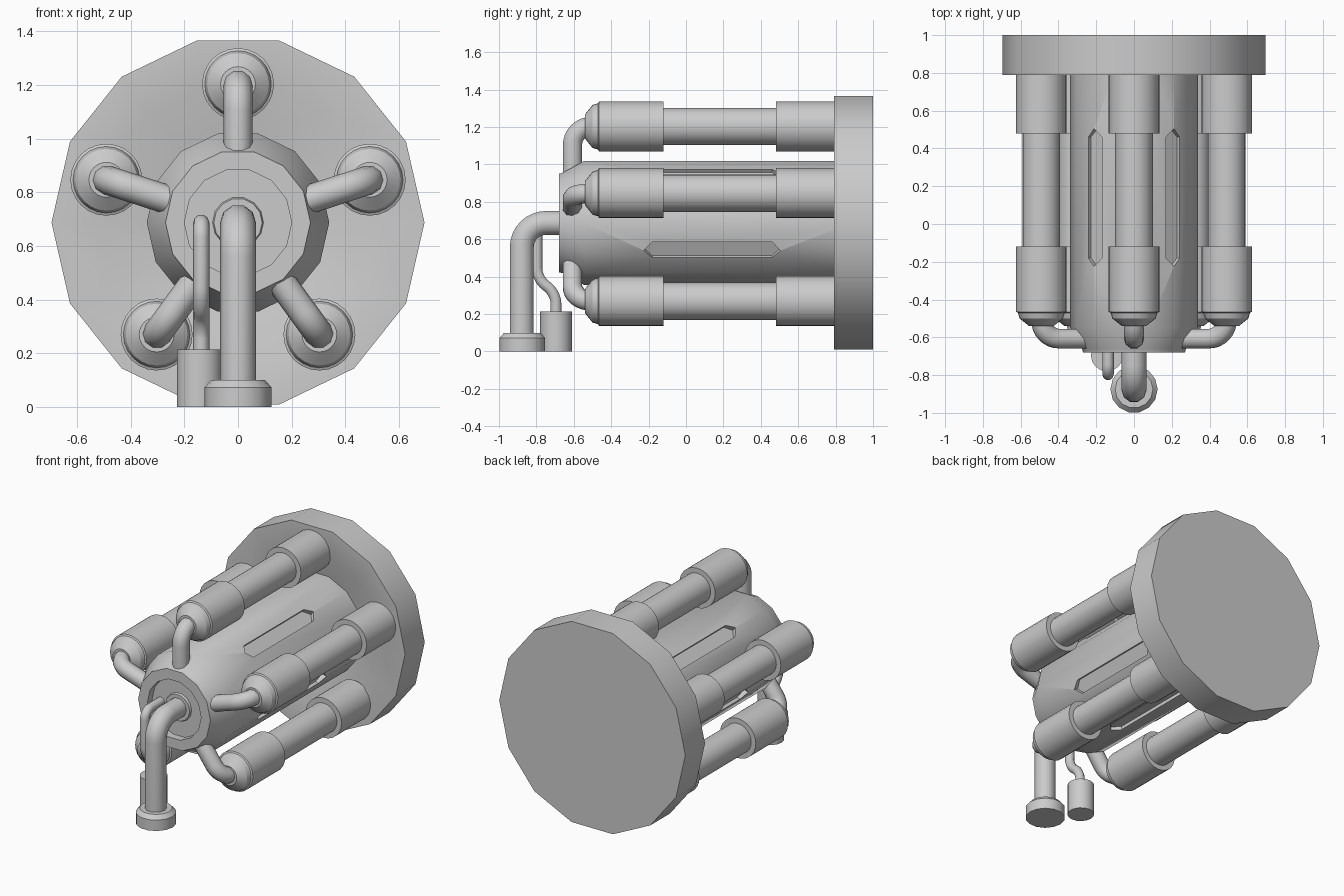
import bpy, bmesh
from math import sin, cos, pi, radians
from mathutils import Vector, Matrix

if "Cube" in bpy.data.objects:
    bpy.data.objects.remove(bpy.data.objects["Cube"])

CZ = 0.687  # height of the main axis


def smooth(ob):
    bpy.ops.object.select_all(action='DESELECT')
    ob.select_set(True)
    bpy.context.view_layer.objects.active = ob
    bpy.ops.object.shade_smooth_by_angle(angle=radians(29))


def add_mesh(name, bm):
    bmesh.ops.recalc_face_normals(bm, faces=bm.faces)
    me = bpy.data.meshes.new(name)
    bm.to_mesh(me)
    bm.free()
    ob = bpy.data.objects.new(name, me)
    bpy.context.collection.objects.link(ob)
    return ob


def lathe(name, profile, n, origin, axis='Y', shade=True):
    """Revolve (radius, position) pairs about an axis through origin, capped at both ends."""
    bm = bmesh.new()
    rings = []
    for r, t in profile:
        ring = []
        for i in range(n):
            a = 2 * pi * i / n
            p = (r * cos(a), t, r * sin(a)) if axis == 'Y' else (r * cos(a), r * sin(a), t)
            ring.append(bm.verts.new(Vector(p) + Vector(origin)))
        rings.append(ring)
    for A, B in zip(rings, rings[1:]):
        for i in range(n):
            j = (i + 1) % n
            bm.faces.new((A[i], A[j], B[j], B[i]))
    bm.faces.new(rings[0])
    bm.faces.new(rings[-1])
    ob = add_mesh(name, bm)
    if shade:
        smooth(ob)
    return ob


def pipe(name, pts, radius, bend):
    """Round pipe along a polyline with rounded corners."""
    pts = [Vector(p) for p in pts]
    path = [pts[0]]
    for a, b, c in zip(pts, pts[1:], pts[2:]):
        p, q = b + (a - b).normalized() * bend, b + (c - b).normalized() * bend
        for k in range(9):
            t = k / 8
            w = 2 * t * (1 - t) * 0.72
            path.append(((1 - t) ** 2 * p + w * b + t * t * q) / ((1 - t) ** 2 + w + t * t))
    path.append(pts[-1])
    cu = bpy.data.curves.new(name, 'CURVE')
    cu.dimensions = '3D'
    cu.bevel_depth = radius
    cu.bevel_resolution = 3
    cu.use_fill_caps = True
    sp = cu.splines.new('POLY')
    sp.points.add(len(path) - 1)
    for s, p in zip(sp.points, path):
        s.co = (*p, 1)
    ob = bpy.data.objects.new(name, cu)
    bpy.context.collection.objects.link(ob)


# Back plate with a shallow dish in its front face
lathe("back_plate", [(0.695, 1.0), (0.695, 0.79), (0.53, 0.79), (0.33, 0.86)], 14, (0, 0, CZ))

# Central drum with tapered nose and recessed socket
drum = lathe("central_drum",
             [(0.34, 0.88), (0.34, -0.545), (0.275, -0.66), (0.27, -0.68), (0.2, -0.68),
              (0.2, -0.63), (0.095, -0.63), (0.09, -0.645)], 14, (0, 0, CZ), shade=False)

# Long pointed slots cut into the drum
for deg in (51.43, 128.57, -25.71, 205.71, -90):
    bm = bmesh.new()
    outline = [(0, -0.225), (0.046, -0.18), (0.046, 0.46), (0, 0.505), (-0.046, 0.46), (-0.046, -0.18)]
    lo, hi = [[bm.verts.new((r, y, z)) for z, y in outline] for r in (0.308, 0.42)]
    bm.faces.new(lo)
    bm.faces.new(hi)
    for i in range(6):
        j = (i + 1) % 6
        bm.faces.new((lo[i], lo[j], hi[j], hi[i]))
    bm.transform(Matrix.Translation((0, 0, CZ)) @ Matrix.Rotation(-radians(deg), 4, 'Y'))
    cutter = add_mesh("slot_cutter", bm)
    cutter.hide_render = True
    m = drum.modifiers.new("slot", 'BOOLEAN')
    m.operation = 'DIFFERENCE'
    m.solver = 'EXACT'
    m.object = cutter
    bpy.context.view_layer.objects.active = drum
    bpy.ops.object.modifier_apply(modifier=m.name)
    bpy.data.objects.remove(cutter)
smooth(drum)

# Five outer canisters, each with an elbow pipe into the drum nose
for i in range(5):
    a = radians(90 - 72 * i)
    d = Vector((cos(a), 0, sin(a)))
    c = Vector((0, 0, CZ)) + d * 0.516
    lathe(f"canister_{i + 1}",
          [(0.134, 0.80), (0.134, 0.48), (0.1, 0.48), (0.1, -0.12), (0.134, -0.12), (0.134, -0.465),
           (0.124, -0.47), (0.115, -0.5), (0.065, -0.54)], 24, c)
    bend = Vector((0, -0.607, 0))
    pipe(f"elbow_pipe_{i + 1}",
         [c + Vector((0, -0.5, 0)), c + bend, Vector((0, 0, CZ)) + d * 0.255 + bend], 0.054, 0.1)

# Main outlet pipe and its round foot
pipe("outlet_pipe", [(0, -0.6, CZ), (0, -0.878, CZ), (0, -0.878, 0.06)], 0.067, 0.13)
lathe("outlet_foot", [(0.125, 0), (0.125, 0.073), (0.1, 0.1)], 14, (0, -0.875, 0), 'Z')

# Thin side pipe and its small cylinder
pipe("side_pipe", [(-0.137, -0.6, CZ), (-0.137, -0.797, CZ), (-0.137, -0.797, 0.39),
                   (-0.137, -0.695, 0.31), (-0.137, -0.695, 0.18)], 0.03, 0.055)
lathe("side_cylinder", [(0.085, 0), (0.085, 0.213)], 16, (-0.143, -0.695, 0), 'Z')
